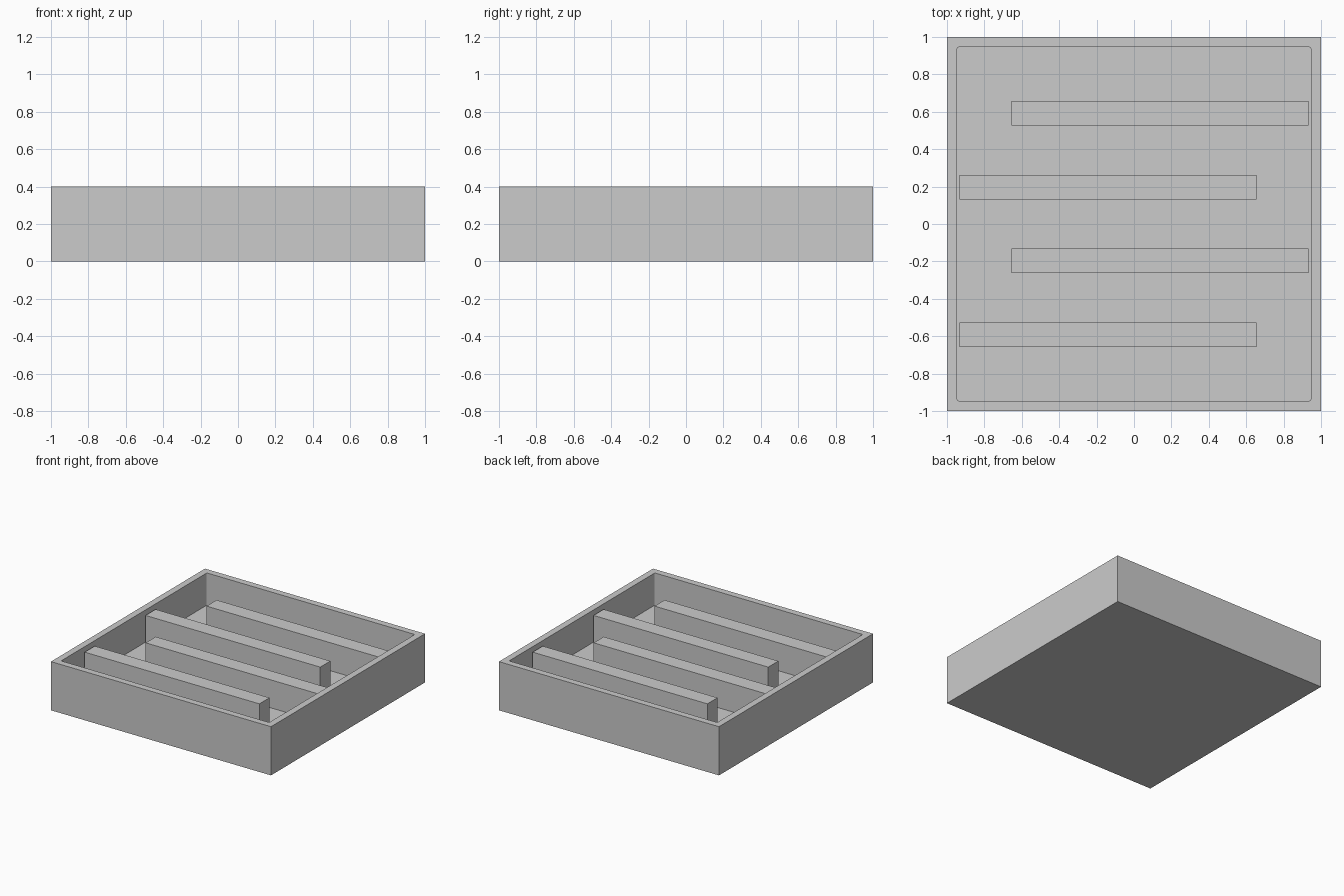
import bpy, bmesh

if "Cube" in bpy.data.objects:
    bpy.data.objects.remove(bpy.data.objects["Cube"])

HEIGHT = 0.40
WALL = 0.077
FLOOR = 0.135
INNER = 1 - WALL
BAFFLE_TOP = 0.365
BAFFLE_W = 0.131
BAFFLE_END = 0.655
PITCH = 0.395


def finish(name, bm):
    mesh = bpy.data.meshes.new(name)
    bmesh.ops.recalc_face_normals(bm, faces=bm.faces)
    bm.to_mesh(mesh)
    bm.free()
    ob = bpy.data.objects.new(name, mesh)
    bpy.context.collection.objects.link(ob)
    return ob


def box(lo, hi):
    bm = bmesh.new()
    bmesh.ops.create_cube(bm, size=1)
    for v in bm.verts:
        v.co = [(a + b) / 2 + c * (b - a) for a, b, c in zip(lo, hi, v.co)]
    return bm


# Square tray: inset the top face and push it down into a pocket
bm = box((-1, -1, 0), (1, 1, HEIGHT))
top = max(bm.faces, key=lambda f: f.calc_center_median().z)
bmesh.ops.inset_region(bm, faces=[top], thickness=WALL)
pocket = bmesh.ops.extrude_face_region(bm, geom=[top])["geom"]
bmesh.ops.translate(bm, vec=(0, 0, FLOOR - HEIGHT),
                    verts=[g for g in pocket if isinstance(g, bmesh.types.BMVert)])
if top.is_valid:
    bmesh.ops.delete(bm, geom=[top], context='FACES_ONLY')

# Small radius on the pocket's vertical corners
corners = [e for e in bm.edges
           if abs(e.verts[0].co.z - e.verts[1].co.z) > 0.1
           and all(abs(v.co.x) < 0.99 for v in e.verts)]
bmesh.ops.bevel(bm, geom=corners, offset=0.01, segments=3, profile=0.5, affect='EDGES')
finish("tray", bm)

# Four baffles alternating from the right and left walls, forming a serpentine channel
for i in range(4):
    y = PITCH * (1.5 - i)
    x0, x1 = (-BAFFLE_END, INNER + 0.01) if i % 2 == 0 else (-INNER - 0.01, BAFFLE_END)
    finish(f"baffle_{i + 1}", box((x0, y - BAFFLE_W / 2, FLOOR - 0.01),
                                  (x1, y + BAFFLE_W / 2, BAFFLE_TOP)))
